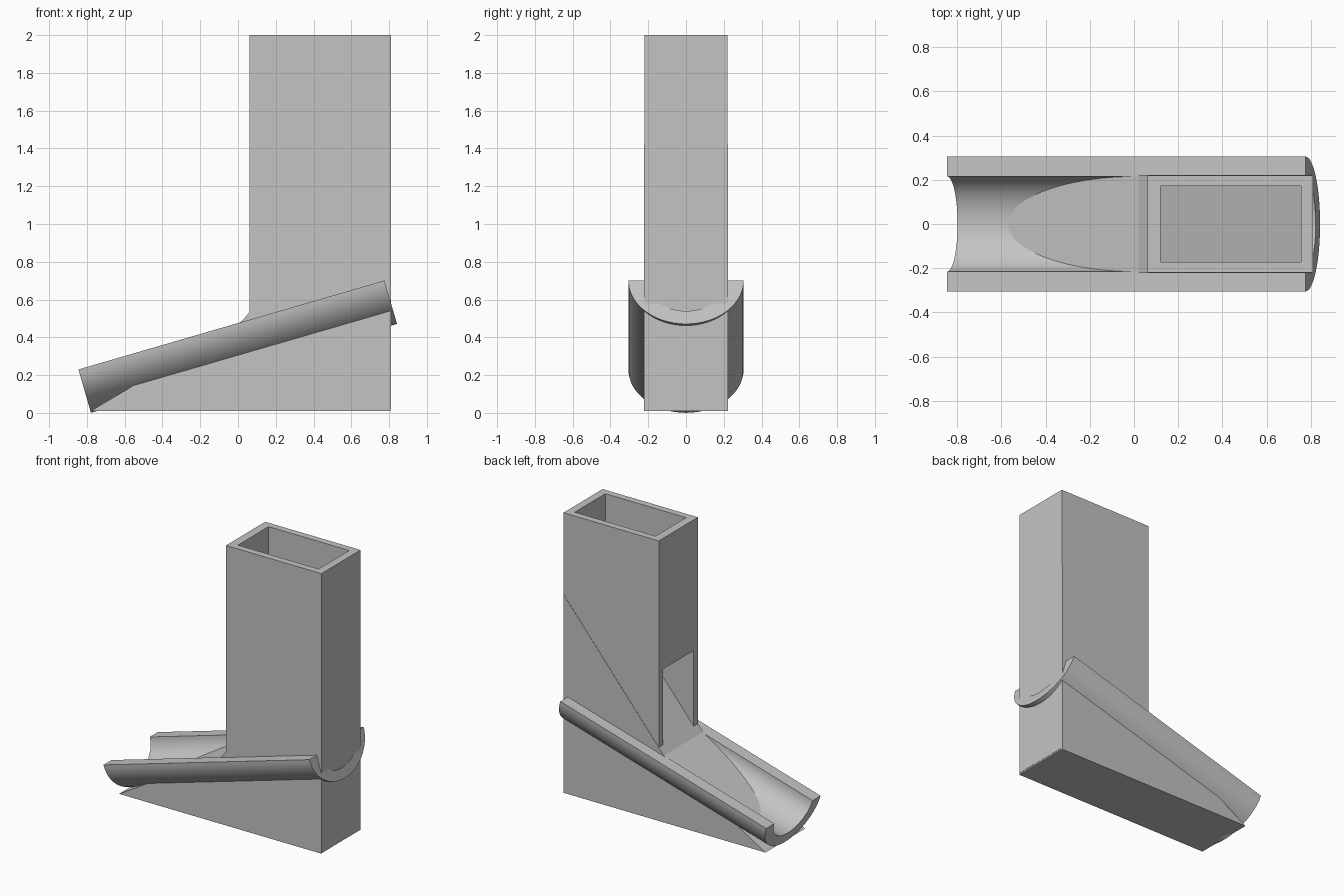
import bpy
import bmesh
import math
from mathutils import Vector

default = bpy.data.objects.get("Cube")
if default:
    bpy.data.objects.remove(default, do_unlink=True)

# One plain grey for everything
GREY = (0.55, 0.55, 0.55, 1.0)
grey = bpy.data.materials.new("plain_grey")
grey.use_nodes = True
grey.diffuse_color = GREY
grey.node_tree.nodes["Principled BSDF"].inputs["Base Color"].default_value = GREY


def prism(name, outline, sweep):
    """Solid made by sweeping a closed outline along a vector."""
    bm = bmesh.new()
    face = bm.faces.new([bm.verts.new(p) for p in outline])
    swept = bmesh.ops.extrude_face_region(bm, geom=[face])["geom"]
    moved = [v for v in swept if isinstance(v, bmesh.types.BMVert)]
    bmesh.ops.translate(bm, verts=moved, vec=sweep)
    bmesh.ops.recalc_face_normals(bm, faces=bm.faces)
    mesh = bpy.data.meshes.new(name)
    bm.to_mesh(mesh)
    bm.free()
    mesh.materials.append(grey)
    obj = bpy.data.objects.new(name, mesh)
    bpy.context.collection.objects.link(obj)
    return obj


def side_profile(name, points, half_width):
    """Outline in x and z, swept across y."""
    outline = [(x, -half_width, z) for x, z in points]
    return prism(name, outline, (0, 2 * half_width, 0))


def box(name, x0, x1, z0, z1, half_width):
    return side_profile(name, [(x0, z0), (x1, z0), (x1, z1), (x0, z1)], half_width)


def activate(obj):
    bpy.ops.object.select_all(action="DESELECT")
    obj.select_set(True)
    bpy.context.view_layer.objects.active = obj


def cut(obj, cutter):
    cutter.hide_render = True
    mod = obj.modifiers.new("cut", "BOOLEAN")
    mod.operation = "DIFFERENCE"
    mod.solver = "EXACT"
    mod.object = cutter
    activate(obj)
    bpy.ops.object.modifier_apply(modifier=mod.name)
    bpy.data.objects.remove(cutter, do_unlink=True)


# Upright rectangular hopper, hollow, with a doorway over the trough
hopper = box("hopper", 0.06, 0.81, 0.02, 2.0, 0.22)
cut(hopper, box("hollow_cutter", 0.12, 0.755, 0.3, 2.2, 0.172))
cut(hopper, box("doorway_cutter", -0.1, 0.3, 0.3, 1.07, 0.172))

# Solid base: shallow outer slope, steeper slope inside the hopper
side_profile("base_ramp", [(-0.78, 0.01), (0.02, 0.485), (0.808, 1.42), (0.808, 0.01)], 0.222)

# Tilted half-pipe trough
TILT = math.radians(16.2)
along = Vector((math.cos(TILT), 0, math.sin(TILT)))
down = Vector((math.sin(TILT), 0, -math.cos(TILT)))
rim = Vector((-0.845, 0, 0.23))


def arc(half_width, depth, steps=32):
    angles = [math.pi * i / steps for i in range(steps + 1)]
    return [rim + Vector((0, half_width * math.cos(a), 0)) + down * depth * math.sin(a)
            for a in angles]


section = arc(0.305, 0.239) + arc(0.215, 0.168)[::-1]
trough = prism("trough", section, along * 1.687)
activate(trough)
bpy.ops.object.shade_smooth_by_angle(angle=math.radians(30))
